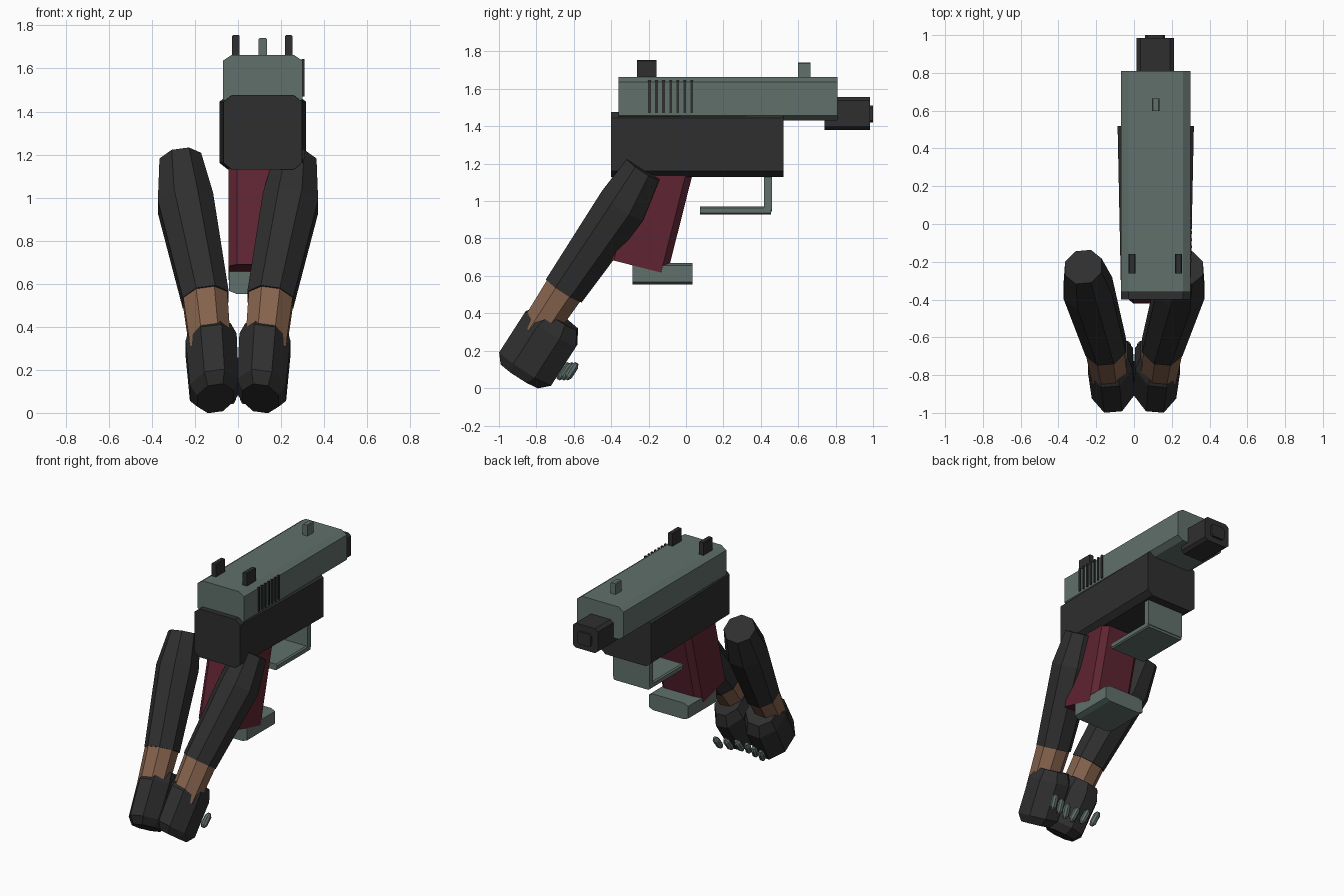
import bpy, bmesh
from mathutils import Vector as V

if "Cube" in bpy.data.objects:
    bpy.data.objects.remove(bpy.data.objects["Cube"])


def material(name, rgb):
    m = bpy.data.materials.new(name)
    m.diffuse_color = (*rgb, 1)
    m.use_nodes = True
    m.node_tree.nodes["Principled BSDF"].inputs["Base Color"].default_value = m.diffuse_color
    return m


GREEN = material("grey_green", (0.118, 0.162, 0.143))
BLACK = material("charcoal", (0.028, 0.028, 0.028))
MAROON = material("maroon", (0.114, 0.018, 0.033))
BROWN = material("brown", (0.235, 0.124, 0.074))


def ring(c, u, v, hu, hv, cu, cv):
    """Rectangle with cut corners around c, spanned by u and v."""
    pts = [(hu, hv - cv), (hu - cu, hv), (cu - hu, hv), (-hu, hv - cv),
           (-hu, cv - hv), (cu - hu, -hv), (hu - cu, -hv), (hu, cv - hv)]
    return [V(c) + u * a + v * b for a, b in pts]


def loft(name, mat, rings):
    """Skin a row of rings and cap both ends."""
    bm = bmesh.new()
    loops = [[bm.verts.new(p) for p in r] for r in rings]
    for a, b in zip(loops, loops[1:]):
        for i in range(len(a)):
            j = (i + 1) % len(a)
            bm.faces.new((a[i], a[j], b[j], b[i]))
    bm.faces.new(loops[0])
    bm.faces.new(loops[-1])
    bmesh.ops.recalc_face_normals(bm, faces=bm.faces)
    me = bpy.data.meshes.new(name)
    bm.to_mesh(me)
    bm.free()
    me.materials.append(mat)
    ob = bpy.data.objects.new(name, me)
    bpy.context.collection.objects.link(ob)
    return ob


X, Y, Z = V((1, 0, 0)), V((0, 1, 0)), V((0, 0, 1))
CX = 0.115  # centre line of the upper body


def bar(name, mat, cx, hx, y0, y1, z0, z1, cu, cv, hx_rear=None):
    """Bar along y with chamfered long edges."""
    cz, hz = (z0 + z1) / 2, (z1 - z0) / 2
    return loft(name, mat, [
        ring((cx, y0, cz), X, Z, hx_rear or hx, hz, cu, cv),
        ring((cx, y1, cz), X, Z, hx, hz, cu, cv)])


# Upper body
bar("slide", GREEN, CX, 0.185, -0.36, 0.81, 1.43, 1.663, 0.04, 0.027)
bar("frame", BLACK, CX, 0.202, -0.40, 0.52, 1.13, 1.477, 0.04, 0.032, 0.183)
bar("barrel", BLACK, 0.112, 0.1, 0.74, 0.985, 1.38, 1.556, 0.022, 0.018)
bar("muzzle", BLACK, 0.112, 0.053, 0.97, 1.0, 1.42, 1.51, 0.012, 0.012)

# Sights
for side, x in (("left", -0.01), ("right", 0.236)):
    bar("rear_sight_" + side, BLACK, x, 0.018, -0.262, -0.158, 1.62, 1.755, 0.005, 0.005)
bar("front_sight", GREEN, CX, 0.02, 0.598, 0.665, 1.63, 1.741, 0.005, 0.005)

# Grooves on one side of the slide
for i in range(7):
    y = -0.195 + i * 0.0375
    bar(f"slide_groove_{i}", BLACK, 0.302, 0.006, y - 0.007, y + 0.007, 1.47, 1.645, 0.001, 0.001)

# Grip, base plate and guard
gu, gv = V((0, 0.245, 0.97)), V((0, 0.97, -0.245))
foot = V((CX, -0.26, 0.65))
loft("grip", MAROON, [ring(foot + gu * t, X, gv, 0.158, 0.165, 0.038, 0.035)
                      for t in (0, 0.55)])
bar("base_plate", GREEN, CX, 0.157, -0.285, 0.035, 0.553, 0.669, 0.035, 0.014)
bar("guard_bottom", GREEN, CX, 0.145, 0.075, 0.455, 0.928, 0.972, 0.01, 0.008)
bar("guard_post", GREEN, CX, 0.145, 0.418, 0.46, 0.945, 1.15, 0.008, 0.008)

# Arms, one on each side
for side, s in (("left", -1), ("right", 1)):
    axis = V((s * 0.125, 0.42, 0.65)).normalized()
    v = V((0, 0.84, -0.54))
    u = axis.cross(v).normalized()

    def octo(x, y, z, hu, hv):
        return ring((s * x, y, z), u, v, hu, hv, hu * 0.586, hv * 0.586)

    loft("forearm_" + side, BLACK, [
        octo(0.15, -0.65, 0.525, 0.108, 0.114),
        octo(0.244, -0.34, 0.975, 0.13, 0.135),
        octo(0.268, -0.227, 1.172, 0.098, 0.103)])
    loft("wrist_" + side, BROWN, [
        octo(0.128, -0.80, 0.30, 0.095, 0.096),
        octo(0.153, -0.645, 0.535, 0.104, 0.106)])

    # Hand: rounded block following the arm direction (t along, p across)
    def hand(x, t, p, hu, hv):
        return octo(x, 0.54 * t + 0.84 * p, 0.84 * t - 0.54 * p, hu, hv)

    loft("hand_" + side, BLACK, [
        hand(0.105, -0.425, -0.785, 0.085, 0.118),
        hand(0.11, -0.373, -0.78, 0.115, 0.165),
        hand(0.125, -0.125, -0.78, 0.12, 0.165),
        hand(0.13, -0.05, -0.775, 0.098, 0.115)])

    # Small fingertips behind the hand
    for i, (x, y) in enumerate(((0.035, -0.655), (0.105, -0.632), (0.175, -0.612))):
        c = V((s * x, y, 0.09))
        loft(f"fingertip_{side}_{i}", GREEN, [
            ring(c + axis * t, u, v, r, r, r * 0.58, r * 0.58)
            for t, r in ((-0.052, 0.01), (-0.03, 0.021), (0.03, 0.021), (0.052, 0.01))])
